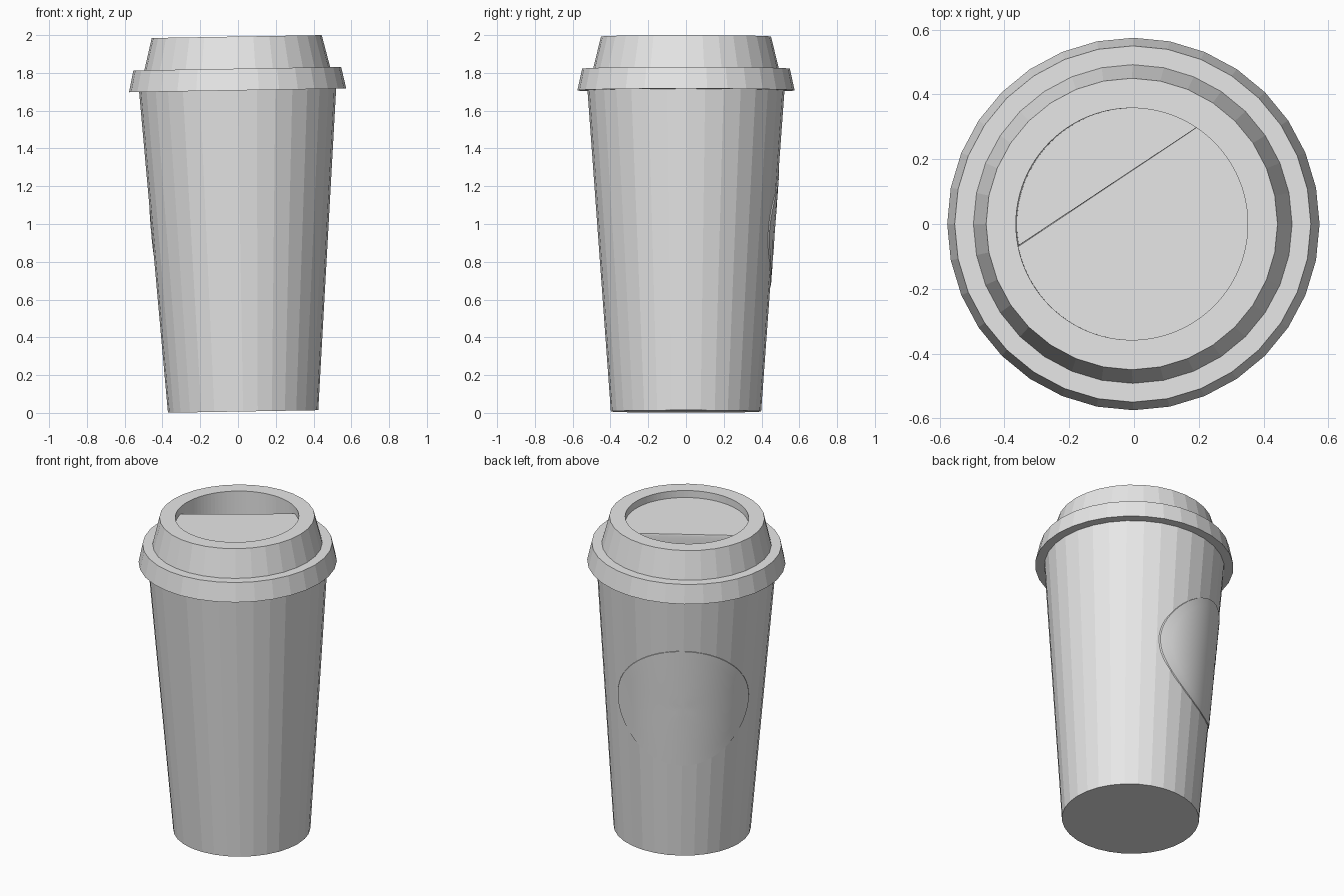
import bpy, bmesh
from math import sin, cos, pi, sqrt
from mathutils import Matrix, Vector

SIDES = 32
LEAN = Matrix.Translation((0.027, 0, 0.0075)) @ Matrix.Rotation(-0.017, 4, 'Y')
SIP = Vector((-0.55, 0.83, 0)).normalized()     # side with the drinking recess and badge
ACROSS = Vector((SIP.y, -SIP.x, 0))
CUP_BASE, CUP_TOP, CUP_HEIGHT = 0.398, 0.522, 1.705
LID_TOP, HOLE = 1.985, 0.358

cube = bpy.data.objects.get("Cube")
if cube:
    bpy.data.objects.remove(cube, do_unlink=True)

grey = bpy.data.materials.new("light_grey")
grey.use_nodes = True
grey.diffuse_color = (0.8, 0.8, 0.8, 1)
grey.node_tree.nodes["Principled BSDF"].inputs["Base Color"].default_value = (0.8, 0.8, 0.8, 1)


def finish(name, bm, smooth=False):
    """Turn a bmesh into a leaning object with the shared material."""
    bmesh.ops.recalc_face_normals(bm, faces=bm.faces)
    bm.transform(LEAN)
    mesh = bpy.data.meshes.new(name)
    bm.to_mesh(mesh)
    bm.free()
    mesh.materials.append(grey)
    obj = bpy.data.objects.new(name, mesh)
    bpy.context.collection.objects.link(obj)
    if smooth:
        mesh.shade_smooth()
        bpy.ops.object.select_all(action='DESELECT')
        obj.select_set(True)
        bpy.context.view_layer.objects.active = obj
        bpy.ops.object.shade_smooth_by_angle(angle=pi / 6)
    return obj


def lathe(profile, sides=SIDES):
    """Closed solid of revolution from (radius, height) points."""
    bm = bmesh.new()
    rings = [[bm.verts.new((r * cos(2 * pi * i / sides), r * sin(2 * pi * i / sides), z))
              for i in range(sides)] for r, z in profile]
    for low, high in zip(rings, rings[1:]):
        for i in range(sides):
            j = (i + 1) % sides
            bm.faces.new((low[i], low[j], high[j], high[i]))
    bm.faces.new(rings[0])
    bm.faces.new(rings[-1])
    return bm


# Tapered cup
finish("cup_body", lathe([(CUP_BASE, 0), (CUP_TOP, CUP_HEIGHT)]))

# Lid with a flared rim and a raised collar, hollowed by a round recess
lid = finish("lid", lathe([(0.575, 1.70), (0.55, 1.815), (0.492, 1.815), (0.45, LID_TOP)]))
cutter = finish("recess_cutter", lathe([(HOLE, 1.79), (HOLE, 2.1)], 96))
cutter.hide_render = True
cut = lid.modifiers.new("recess", 'BOOLEAN')
cut.operation = 'DIFFERENCE'
cut.solver = 'EXACT'
cut.object = cutter
bpy.context.view_layer.objects.active = lid
bpy.ops.object.modifier_apply(modifier=cut.name)
bpy.data.objects.remove(cutter, do_unlink=True)

# Raised lid floor, cut straight across with a rounded edge
floor = lathe([(HOLE, 1.79), (HOLE, LID_TOP - 0.045)], 96)
bmesh.ops.bisect_plane(floor, geom=floor.verts[:] + floor.edges[:] + floor.faces[:],
                       plane_co=SIP * 0.14, plane_no=SIP, clear_outer=True)
bmesh.ops.holes_fill(floor, edges=[e for e in floor.edges if e.is_boundary])
lip = [e for e in floor.edges
       if all(abs(v.co.dot(SIP) - 0.14) < 1e-4 and v.co.z > 1.9 for v in e.verts)]
bmesh.ops.bevel(floor, geom=lip, offset=0.05, segments=6, profile=0.5, affect='EDGES')
finish("lid_floor", floor, smooth=True)

# Thin round badge wrapped on the cup
badge = bmesh.new()
STEPS, RINGS, RADIUS, MID = 64, 8, 0.38, 0.98


def on_cup(across, height, lift):
    r = CUP_BASE + (CUP_TOP - CUP_BASE) * height / CUP_HEIGHT + lift
    return ACROSS * across + SIP * sqrt(r * r - across * across) + Vector((0, 0, height))


center = badge.verts.new(on_cup(0, MID, 0.004))
loops = []
for k in range(1, RINGS + 2):
    # the last ring turns in to the cup to close the edge
    size = RADIUS * min(k, RINGS) / RINGS
    lift = 0.004 if k <= RINGS else -0.004
    loops.append([badge.verts.new(on_cup(size * cos(2 * pi * i / STEPS),
                                         MID + size * sin(2 * pi * i / STEPS), lift))
                  for i in range(STEPS)])
for i in range(STEPS):
    j = (i + 1) % STEPS
    badge.faces.new((center, loops[0][i], loops[0][j]))
    for inner, outer in zip(loops, loops[1:]):
        badge.faces.new((inner[i], outer[i], outer[j], inner[j]))
finish("badge", badge, smooth=True)
